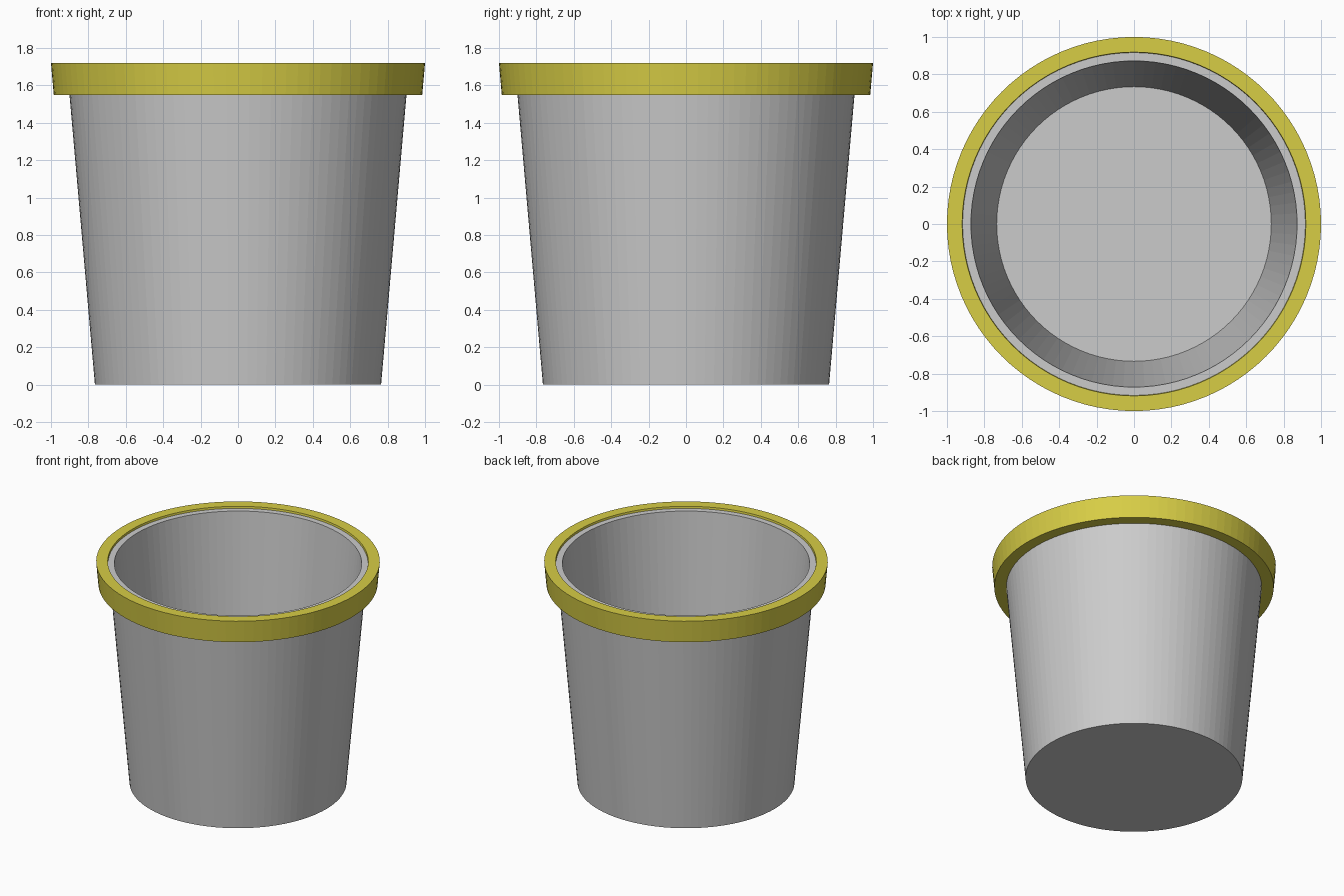
import bpy
import bmesh
from math import cos, sin, tau

SEGMENTS = 96

if "Cube" in bpy.data.objects:
    bpy.data.objects.remove(bpy.data.objects["Cube"], do_unlink=True)


def make_material(name, rgb):
    mat = bpy.data.materials.new(name)
    mat.use_nodes = True
    colour = (*rgb, 1.0)
    mat.diffuse_color = colour
    mat.node_tree.nodes["Principled BSDF"].inputs["Base Color"].default_value = colour
    return mat


def lathe(name, profile, material, closed=False):
    """Revolve (radius, height) points; open profiles get end caps."""
    bm = bmesh.new()
    rings = []
    for r, z in profile:
        rings.append([bm.verts.new((r * cos(tau * i / SEGMENTS),
                                    r * sin(tau * i / SEGMENTS), z))
                      for i in range(SEGMENTS)])
    pairs = list(zip(rings, rings[1:]))
    if closed:
        pairs.append((rings[-1], rings[0]))
    else:
        bm.faces.new(rings[0])
        bm.faces.new(rings[-1])
    for a, b in pairs:
        for i in range(SEGMENTS):
            j = (i + 1) % SEGMENTS
            bm.faces.new((a[i], a[j], b[j], b[i]))
    bmesh.ops.recalc_face_normals(bm, faces=bm.faces)
    mesh = bpy.data.meshes.new(name)
    bm.to_mesh(mesh)
    bm.free()
    mesh.materials.append(material)
    obj = bpy.data.objects.new(name, mesh)
    bpy.context.collection.objects.link(obj)
    return obj


grey = make_material("light_grey", (0.60, 0.60, 0.60))
yellow = make_material("mustard_yellow", (0.68, 0.61, 0.06))

# Tapered pot: outer wall, lip, inner wall and floor
lathe("pot_body", [(0.765, 0), (0.901, 1.55), (0.918, 1.705),
                   (0.872, 1.705), (0.734, 0.16)], grey)

# Raised band around the lip
lathe("rim_band", [(0.985, 1.55), (1.0, 1.72), (0.919, 1.72), (0.89, 1.55)],
      yellow, closed=True)
